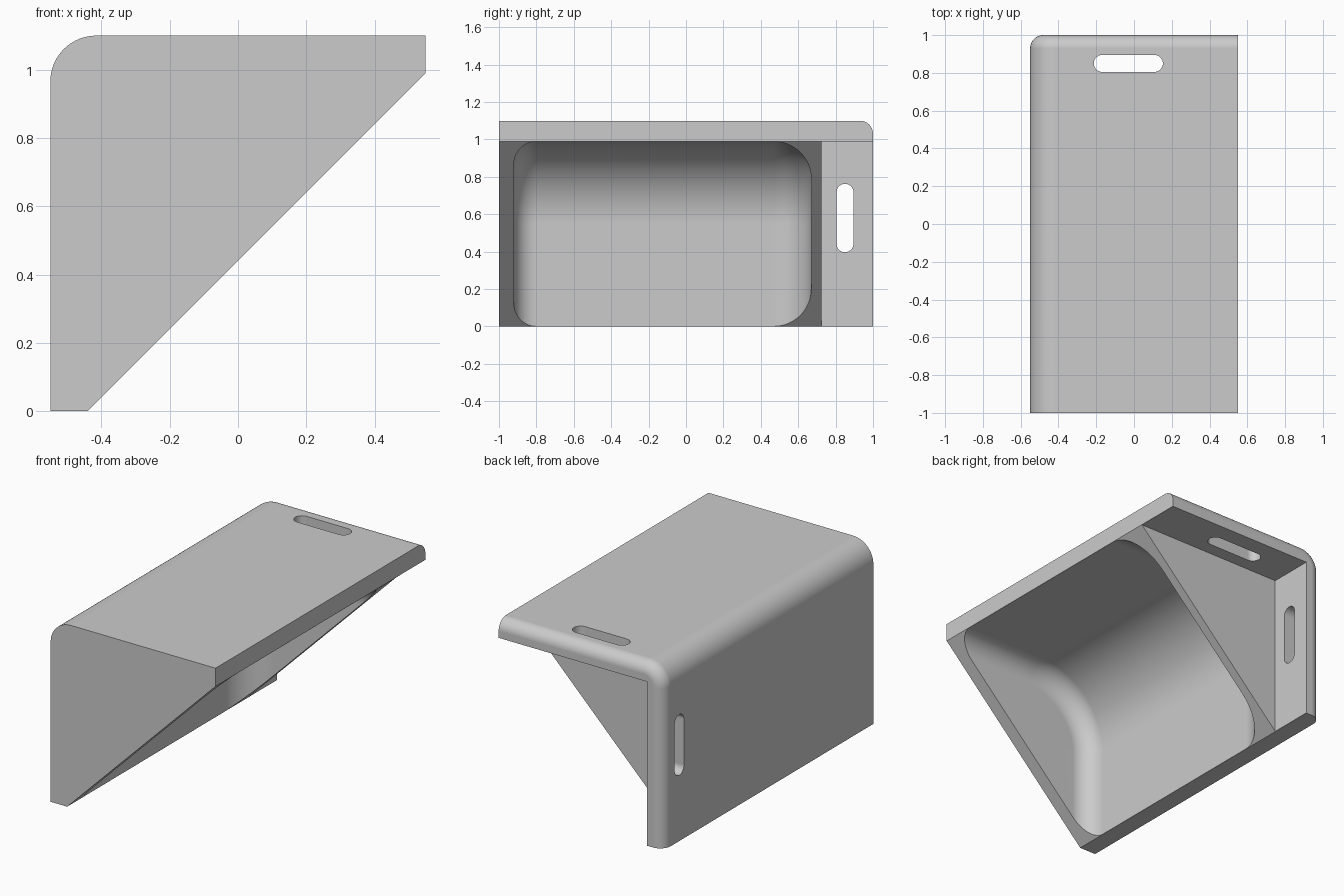
import bpy, bmesh
from math import sin, cos, pi, radians

if "Cube" in bpy.data.objects:
    bpy.data.objects.remove(bpy.data.objects["Cube"], do_unlink=True)

# Main sizes
HALF_X, HEIGHT, WALL = 0.55, 1.1, 0.11
INNER_X, INNER_Z = -HALF_X + WALL + 0.001, HEIGHT - WALL - 0.001
STEPS = 16


def quarter(steps=STEPS):
    return [i / steps * pi / 2 for i in range(steps + 1)]


def corner_arc(left, top, radius, inset):
    """Rounded upper-left corner, moved inwards by inset, from top to left."""
    cx, cz, r = left + radius, top - radius, radius - inset
    return [(cx - r * sin(a), cz + r * cos(a)) for a in quarter()]


def loft(name, sections):
    """Solid through matching x-z outlines placed along y."""
    bm = bmesh.new()
    rings = [[bm.verts.new((x, y, z)) for x, z in pts] for y, pts in sections]
    for a, b in zip(rings, rings[1:]):
        for i in range(len(a)):
            j = (i + 1) % len(a)
            bm.faces.new((a[i], a[j], b[j], b[i]))
    bm.faces.new(rings[0])
    bm.faces.new(rings[-1])
    bmesh.ops.recalc_face_normals(bm, faces=bm.faces)
    mesh = bpy.data.meshes.new(name)
    bm.to_mesh(mesh)
    bm.free()
    obj = bpy.data.objects.new(name, mesh)
    bpy.context.collection.objects.link(obj)
    return obj


def cut(target, cutter):
    bpy.context.view_layer.objects.active = target
    mod = target.modifiers.new("cut", 'BOOLEAN')
    mod.operation, mod.solver, mod.object = 'DIFFERENCE', 'EXACT', cutter
    bpy.ops.object.modifier_apply(modifier=mod.name)
    bpy.data.objects.remove(cutter, do_unlink=True)


# Wedge body with rounded spine and rounded back rim
def body_outline(d):
    return ([(HALF_X, HEIGHT - WALL), (HALF_X, HEIGHT - d)]
            + corner_arc(-HALF_X, HEIGHT, 0.135, d)
            + [(-HALF_X + d, 0), (-HALF_X + WALL, 0)])


RIM = 0.07
sections = [(-1, body_outline(0))]
sections += [(1 - RIM + RIM * sin(a), body_outline(RIM * (1 - cos(a))))
             for a in quarter(10)]
body = loft("corner_bracket", sections)


# Hollow pocket with filleted side walls
def pocket_outline(d):
    return ([(0.8, INNER_Z - d)] + corner_arc(INNER_X, INNER_Z, 0.44, d)
            + [(INNER_X + d, -0.3), (0.8, -0.3)])


def pocket_side(wall_y, r, sign):
    return [(wall_y + sign * r * (1 - cos(a)), pocket_outline(r * (1 - sin(a))))
            for a in quarter(12)]


front, back = pocket_side(-0.92, 0.12, 1), pocket_side(0.67, 0.2, -1)
cut(body, loft("pocket_cutter", front + back[::-1]))

# Open flange behind the back web
notch = [(INNER_X, INNER_Z), (INNER_X, -0.3), (0.8, -0.3), (0.8, INNER_Z)]
cut(body, loft("flange_cutter", [(0.725, notch), (1.3, notch)]))


# Handle slots, one through each flange
def slot_cutter(upright):
    bm = bmesh.new()
    half, r, verts = 0.138, 0.045, []
    for side in (1, -1):
        for i in range(STEPS + 1):
            a = -pi / 2 + pi * i / STEPS
            u, v = side * (half + r * cos(a)), 0.85 + side * r * sin(a)
            verts.append(bm.verts.new((-0.8, v, 0.58 + u) if upright
                                      else (u - 0.03, v, 0.8)))
    face = bm.faces.new(verts)
    out = bmesh.ops.extrude_face_region(bm, geom=[face])
    moved = [g for g in out["geom"] if isinstance(g, bmesh.types.BMVert)]
    bmesh.ops.translate(bm, verts=moved, vec=(0.6, 0, 0) if upright else (0, 0, 0.6))
    bmesh.ops.recalc_face_normals(bm, faces=bm.faces)
    mesh = bpy.data.meshes.new("slot_cutter")
    bm.to_mesh(mesh)
    bm.free()
    obj = bpy.data.objects.new("slot_cutter", mesh)
    bpy.context.collection.objects.link(obj)
    return obj


for upright in (True, False):
    cut(body, slot_cutter(upright))

# Plain grey finish
grey = bpy.data.materials.new("plain_grey")
grey.use_nodes = True
colour = (0.6, 0.6, 0.6, 1)
grey.diffuse_color = colour
grey.node_tree.nodes["Principled BSDF"].inputs["Base Color"].default_value = colour
body.data.materials.clear()
body.data.materials.append(grey)
for poly in body.data.polygons:
    poly.material_index = 0

# Smooth fillets, crisp edges
bpy.ops.object.select_all(action='DESELECT')
body.select_set(True)
bpy.context.view_layer.objects.active = body
bpy.ops.object.shade_smooth_by_angle(angle=radians(25))
weighted = body.modifiers.new("weighted_normals", 'WEIGHTED_NORMAL')
weighted.keep_sharp = True
